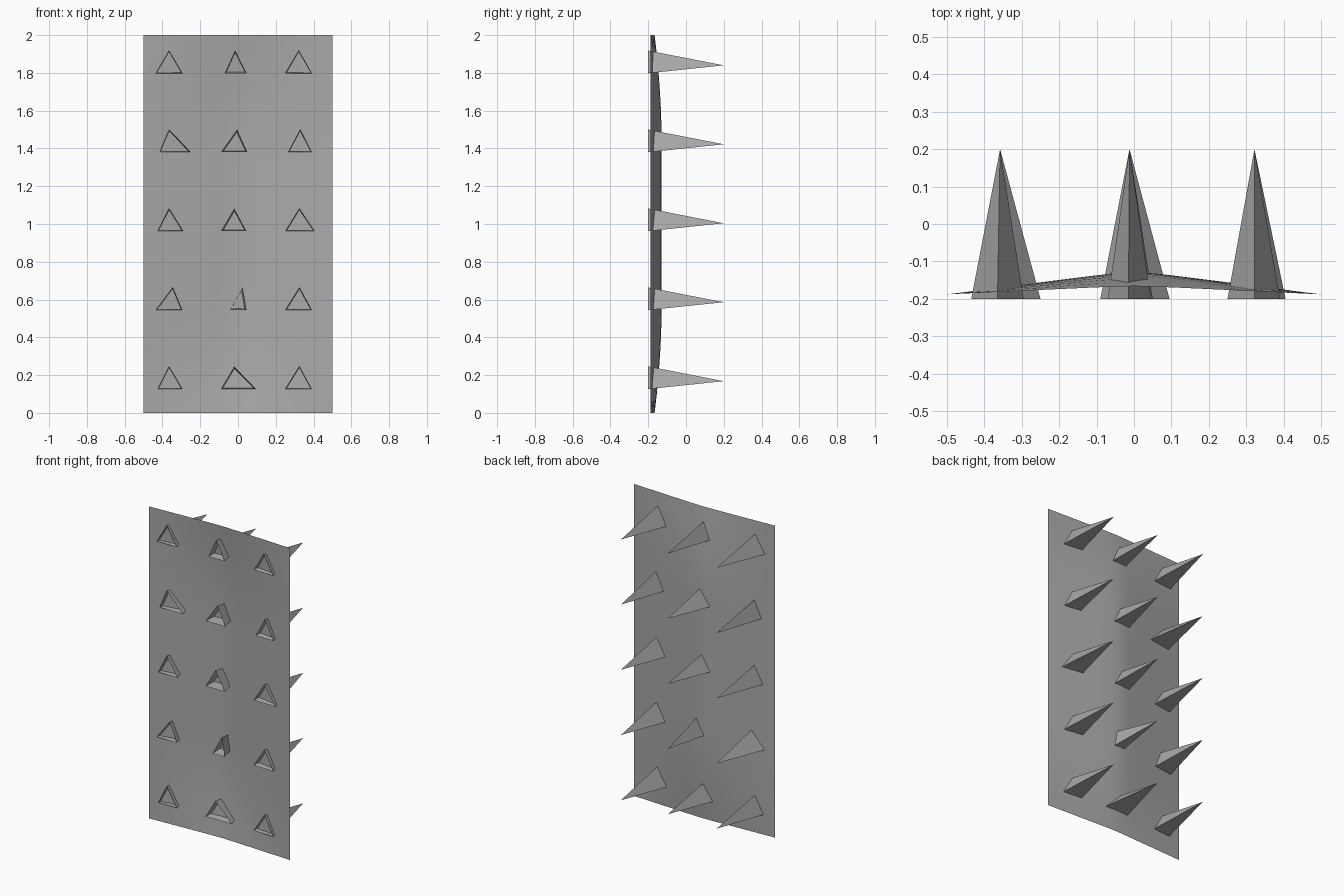
import bpy
import bmesh

cube = bpy.data.objects.get("Cube")
if cube:
    bpy.data.objects.remove(cube, do_unlink=True)

grey = bpy.data.materials.new("plain grey")
grey.use_nodes = True
grey.diffuse_color = (0.4, 0.4, 0.4, 1)
grey.node_tree.nodes["Principled BSDF"].inputs["Base Color"].default_value = (0.4, 0.4, 0.4, 1)


def make_object(name, bm):
    mesh = bpy.data.meshes.new(name)
    bm.to_mesh(mesh)
    bm.free()
    mesh.materials.append(grey)
    obj = bpy.data.objects.new(name, mesh)
    bpy.context.collection.objects.link(obj)
    return obj


# Thin sheet, bulging backwards along its middle
def bulge(x, z):
    across = 1.08 - (4 * x * x + 0.0064) ** 0.5 * 1.08
    along = min(1.0, (1 - abs(z - 1)) / 0.6)
    return -0.188 + max(0, across) * (0.022 + 0.038 * along * (2 - along))


bm = bmesh.new()
bmesh.ops.create_grid(bm, x_segments=16, y_segments=20, size=1)
for v in bm.verts:
    x, z = v.co.x / 2, v.co.y + 1
    v.co = (x, bulge(x, z), z)
for f in bm.faces:
    f.smooth = True
make_object("curved_sheet", bm)


# Three-sided hollow spikes, open at the front and pointing backwards
def spike(name, left, right, peak, apex, z):
    bm = bmesh.new()
    base = [bm.verts.new(p) for p in
            ((left, -0.2, z), (right, -0.2, z), (peak, -0.2, z + 0.12))]
    tip = bm.verts.new((apex, 0.2, z + 0.042))
    for i in range(3):
        bm.faces.new((base[i - 1], base[i], tip))
    bmesh.ops.recalc_face_normals(bm, faces=bm.faces)
    make_object(name, bm)


# Base left end, right end and peak of each spike, from the bottom row up
rows = [
    [(-0.425, -0.295, -0.365), (-0.09, 0.095, -0.02), (0.25, 0.39, 0.325)],
    [(-0.435, -0.295, -0.345), (-0.04, 0.045, 0.025), (0.25, 0.39, 0.325)],
    [(-0.425, -0.29, -0.365), (-0.09, 0.045, -0.02), (0.25, 0.405, 0.325)],
    [(-0.415, -0.25, -0.365), (-0.09, 0.05, -0.005), (0.265, 0.39, 0.33)],
    [(-0.435, -0.295, -0.365), (-0.07, 0.045, -0.015), (0.25, 0.39, 0.322)],
]
apexes = (-0.358, -0.012, 0.322)
for r, row in enumerate(rows):
    for c, (left, right, peak) in enumerate(row):
        spike(f"spike_row{r + 1}_{c + 1}", left, right, peak, apexes[c], 0.126 + 0.418 * r)
